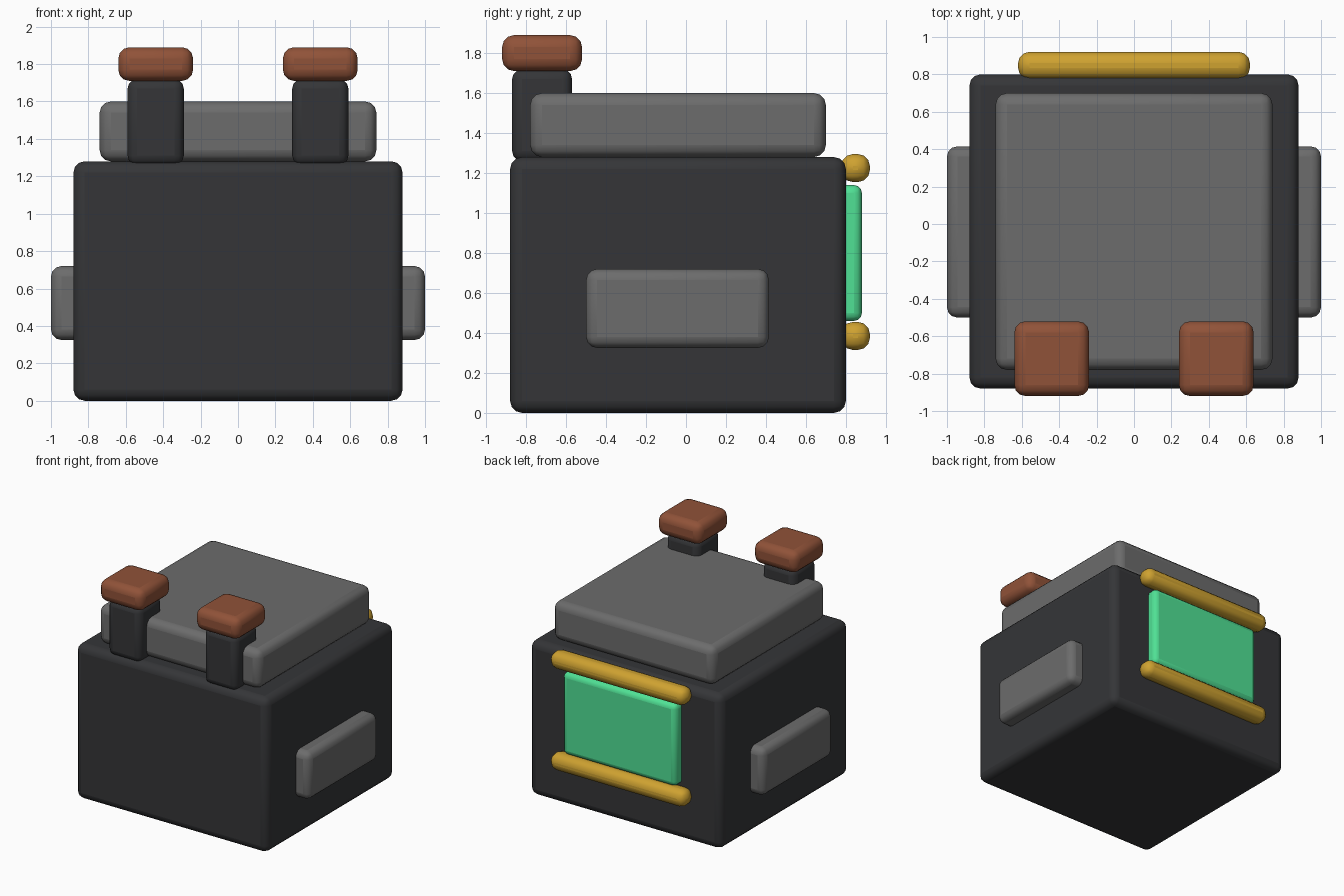
import bpy

if "Cube" in bpy.data.objects:
    bpy.data.objects.remove(bpy.data.objects["Cube"])


def material(name, rgb):
    m = bpy.data.materials.new(name)
    m.diffuse_color = (*rgb, 1)
    m.use_nodes = True
    m.node_tree.nodes["Principled BSDF"].inputs["Base Color"].default_value = m.diffuse_color
    return m


DARK = material("dark", (0.035, 0.036, 0.039))
GREY = material("grey", (0.15, 0.15, 0.15))
BROWN = material("brown", (0.28, 0.085, 0.04))
GOLD = material("gold", (0.62, 0.36, 0.03))
GREEN = material("green", (0.08, 0.75, 0.30))


def rounded_box(name, x, y, z, bevel, mat):
    """Rounded box from (min, max) ranges on each axis."""
    ranges = (x, y, z)
    bpy.ops.mesh.primitive_cube_add(size=1, location=[(a + b) / 2 for a, b in ranges])
    ob = bpy.context.object
    ob.name = name
    ob.scale = [b - a for a, b in ranges]
    bpy.ops.object.transform_apply(location=False, rotation=False, scale=True)
    ob.data.materials.append(mat)
    bpy.ops.object.shade_smooth_by_angle(angle=0.7)
    mod = ob.modifiers.new("Bevel", "BEVEL")
    mod.width = bevel
    mod.segments = 3
    # Round the box before the smooth-by-angle step
    ob.modifiers.move(len(ob.modifiers) - 1, 0)
    bpy.ops.object.modifier_apply(modifier=mod.name)
    bpy.ops.object.shade_smooth_by_angle(angle=0.7)
    return ob


# Main casing and raised lid
rounded_box("body", (-0.88, 0.88), (-0.88, 0.80), (0, 1.28), 0.06, DARK)
rounded_box("lid", (-0.74, 0.74), (-0.78, 0.70), (1.28, 1.60), 0.06, GREY)

# Side panels, chimneys and caps on both sides
for side, s in (("left", -1), ("right", 1)):
    def span(a, b):
        return tuple(sorted((s * a, s * b)))
    rounded_box(f"side_panel_{side}", span(0.76, 1.0), (-0.50, 0.415), (0.325, 0.72), 0.055, GREY)
    rounded_box(f"chimney_{side}", span(0.29, 0.59), (-0.87, -0.57), (1.26, 1.72), 0.05, DARK)
    rounded_box(f"chimney_cap_{side}", span(0.24, 0.64), (-0.92, -0.52), (1.71, 1.89), 0.06, BROWN)

# Glowing window on the back, framed by two rails
rounded_box("window", (-0.52, 0.52), (0.76, 0.88), (0.46, 1.14), 0.04, GREEN)
for name, z in (("lower_rail", 0.385), ("upper_rail", 1.225)):
    rounded_box(name, (-0.62, 0.62), (0.775, 0.92), (z - 0.07, z + 0.07), 0.06, GOLD)
